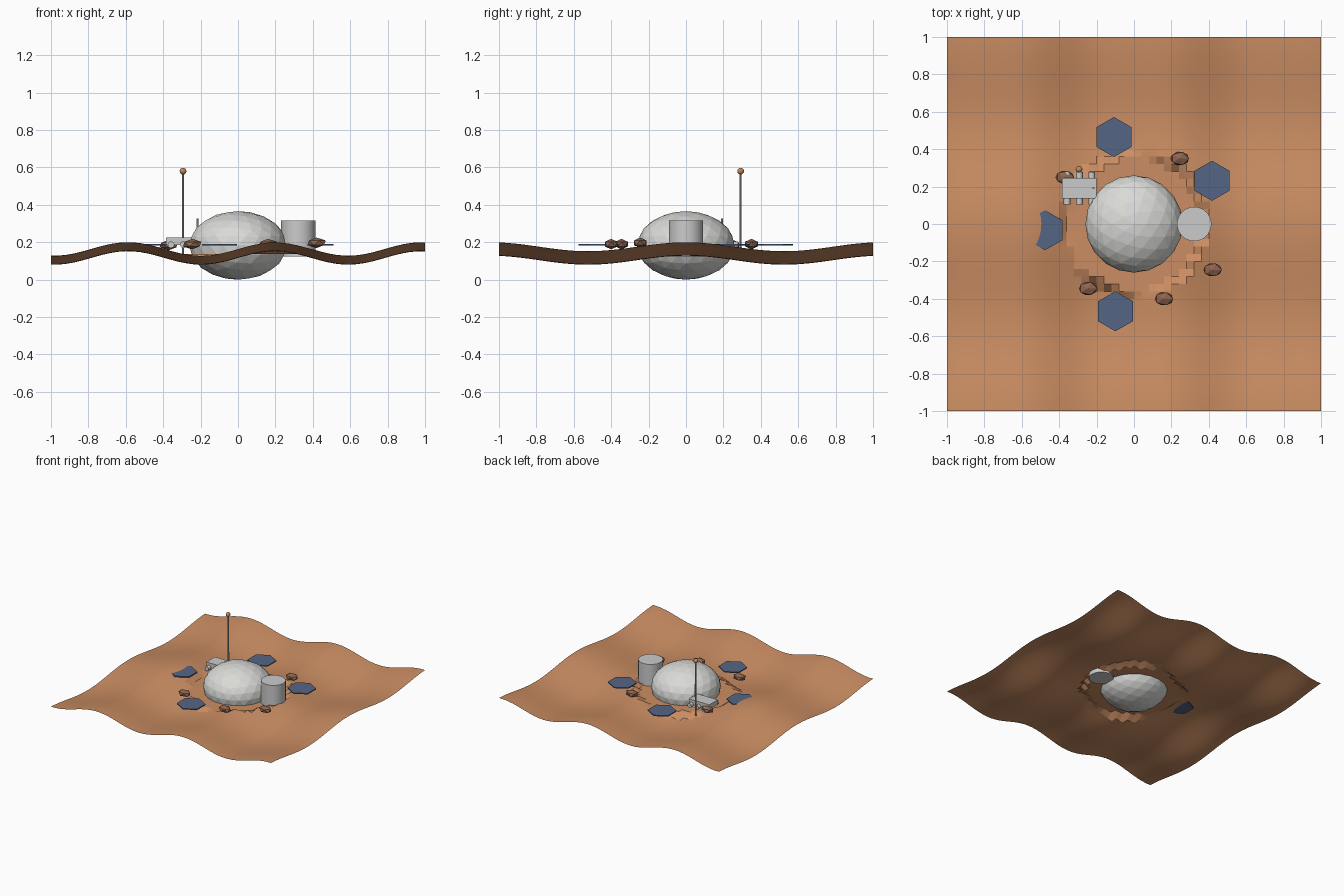
import bpy, math
from math import sin, cos, radians
from mathutils import Vector

if "Cube" in bpy.data.objects:
    bpy.data.objects.remove(bpy.data.objects["Cube"])


def material(name, rgb):
    m = bpy.data.materials.new(name)
    m.use_nodes = True
    m.diffuse_color = (*rgb, 1)
    m.node_tree.nodes["Principled BSDF"].inputs["Base Color"].default_value = (*rgb, 1)
    return m


SAND = material("sand orange", (0.60, 0.27, 0.125))
ROCK = material("rock brown", (0.27, 0.13, 0.08))
SHELL = material("shell white", (0.70, 0.70, 0.68))
METAL = material("light grey metal", (0.60, 0.60, 0.60))
POLE = material("pole grey", (0.40, 0.40, 0.42))
PANEL = material("panel blue", (0.09, 0.13, 0.23))
COPPER = material("copper", (0.55, 0.24, 0.10))


def finish(name, mat, smooth=None):
    ob = bpy.context.object
    ob.name = name
    ob.data.materials.append(mat)
    if smooth:
        bpy.ops.object.shade_smooth_by_angle(angle=radians(smooth))
    return ob


def cylinder(name, mat, loc, radius, depth, sides=16, rot=(0, 0, 0), smooth=40):
    bpy.ops.mesh.primitive_cylinder_add(vertices=sides, radius=radius, depth=depth,
                                        location=loc, rotation=rot)
    return finish(name, mat, smooth)


def post(name, mat, x, y, bottom, top, radius, sides=16):
    return cylinder(name, mat, (x, y, (bottom + top) / 2), radius, top - bottom, sides)


def ico(name, mat, loc, scale, subdivisions, turn=0):
    bpy.ops.mesh.primitive_ico_sphere_add(subdivisions=subdivisions, radius=1,
                                          location=loc, rotation=(0, 0, turn))
    bpy.context.object.scale = scale
    return finish(name, mat)


# Wavy ground sheet with a levelled building site in the middle
LEVEL = 0.14
bpy.ops.mesh.primitive_grid_add(x_subdivisions=50, y_subdivisions=50, size=2)
for v in bpy.context.object.data.vertices:
    if Vector(v.co.xy).length < 0.37:
        v.co.z = LEVEL - 0.003
    else:
        v.co.z = LEVEL + 0.036 * sin(8 * v.co.x) + 0.024 * cos(6 * v.co.y)
finish("ground", SAND, 12)

# Habitat dome and airlock drum
ico("dome", SHELL, (0, 0, 0.183), (0.26, 0.26, 0.183), 3)
post("airlock", METAL, 0.322, 0, 0.125, 0.316, 0.092, 32)

# Hexagonal solar panels in a ring
for i, deg in enumerate((29, 103, 184, 258)):
    a = radians(deg)
    cylinder(f"solar_panel_{i + 1}", PANEL, (0.477 * cos(a), 0.477 * sin(a), 0.186),
             0.107, 0.008, 6, smooth=None)

# Antenna mast with a ball on top
post("antenna_mast", POLE, -0.294, 0.292, 0.13, 0.575, 0.006, 8)
bpy.ops.mesh.primitive_uv_sphere_add(segments=16, ring_count=8, radius=0.018,
                                     location=(-0.294, 0.292, 0.58))
finish("antenna_ball", COPPER, 40)

# Rover: body, six wheels and a short camera post
bpy.ops.mesh.primitive_cube_add(size=1, location=(-0.292, 0.192, 0.205))
bpy.context.object.scale = (0.184, 0.11, 0.04)
finish("rover_body", METAL)
for side in (-1, 1):
    for i in (-1, 0, 1):
        cylinder(f"rover_wheel_{'back' if side > 0 else 'front'}_{i + 2}", METAL,
                 (-0.292 + 0.066 * i, 0.192 + 0.07 * side, 0.187), 0.018, 0.034, 12,
                 (math.pi / 2, 0, 0))
post("rover_camera_post", METAL, -0.217, 0.192, 0.2, 0.328, 0.006, 8)

# Scattered rocks
for i, (x, y, z) in enumerate(((-0.37, 0.25, 0.185), (0.245, 0.35, 0.19), (0.42, -0.245, 0.197),
                               (0.16, -0.4, 0.19), (-0.245, -0.345, 0.19))):
    ico(f"rock_{i + 1}", ROCK, (x, y, z), (0.055, 0.04, 0.028), 1)
